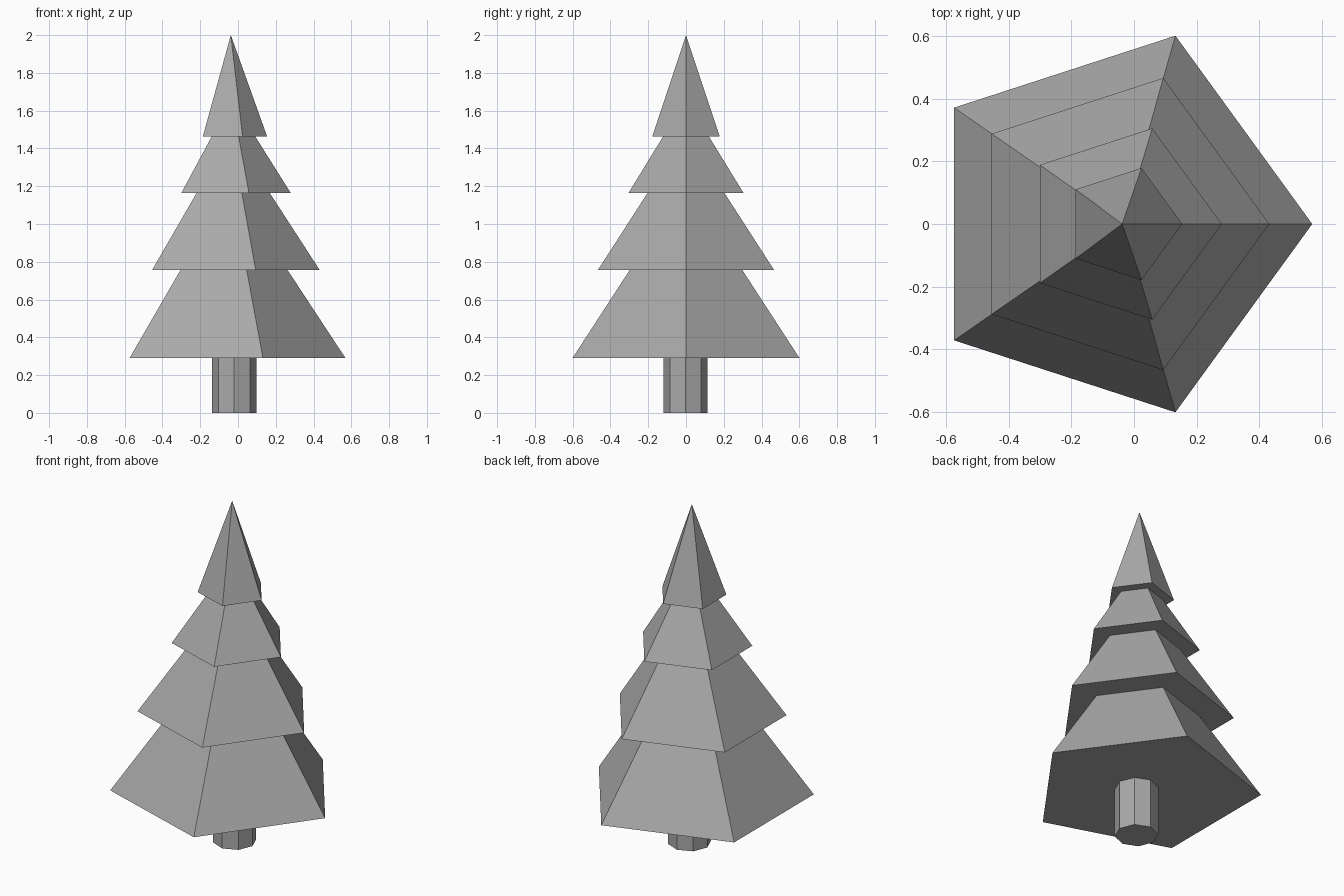
import bpy, bmesh, math

cube = bpy.data.objects.get("Cube")
if cube:
    bpy.data.objects.remove(cube, do_unlink=True)

grey = bpy.data.materials.new("plain grey")
grey.use_nodes = True
colour = (0.4, 0.4, 0.4, 1)
grey.diffuse_color = colour
grey.node_tree.nodes["Principled BSDF"].inputs["Base Color"].default_value = colour


def loft(name, sides, rings, y=0.0):
    """Join rings of (centre x, z, radius); a zero radius makes a point."""
    bm = bmesh.new()
    loops = []
    for cx, z, r in rings:
        count = sides if r else 1
        angles = [math.tau * i / sides for i in range(count)]
        loops.append([bm.verts.new((cx + r * math.cos(a), y + r * math.sin(a), z))
                      for a in angles])
    for low, high in zip(loops, loops[1:]):
        for i in range(sides):
            j = (i + 1) % sides
            if len(high) == 1:
                bm.faces.new((low[i], low[j], high[0]))
            else:
                bm.faces.new((low[i], low[j], high[j], high[i]))
    # Close the flat ends
    bm.faces.new(loops[0][::-1])
    if len(loops[-1]) > 1:
        bm.faces.new(loops[-1])
    bmesh.ops.recalc_face_normals(bm, faces=bm.faces)
    mesh = bpy.data.meshes.new(name)
    bm.to_mesh(mesh)
    bm.free()
    mesh.materials.append(grey)
    obj = bpy.data.objects.new(name, mesh)
    bpy.context.collection.objects.link(obj)
    return obj


# Five-sided foliage: each tier is a wide skirt narrowing to the next
loft("foliage", 5, [
    (-0.063, 0.29, 0.632), (-0.051, 0.757, 0.313),
    (-0.058, 0.757, 0.490), (-0.046, 1.163, 0.215),
    (-0.041, 1.163, 0.321), (-0.036, 1.464, 0.127),
    (-0.034, 1.464, 0.188), (-0.038, 2.0, 0),
])

# Eight-sided trunk
loft("trunk", 8, [(-0.02, 0, 0.117), (-0.02, 0.29, 0.117)], y=-0.003)
